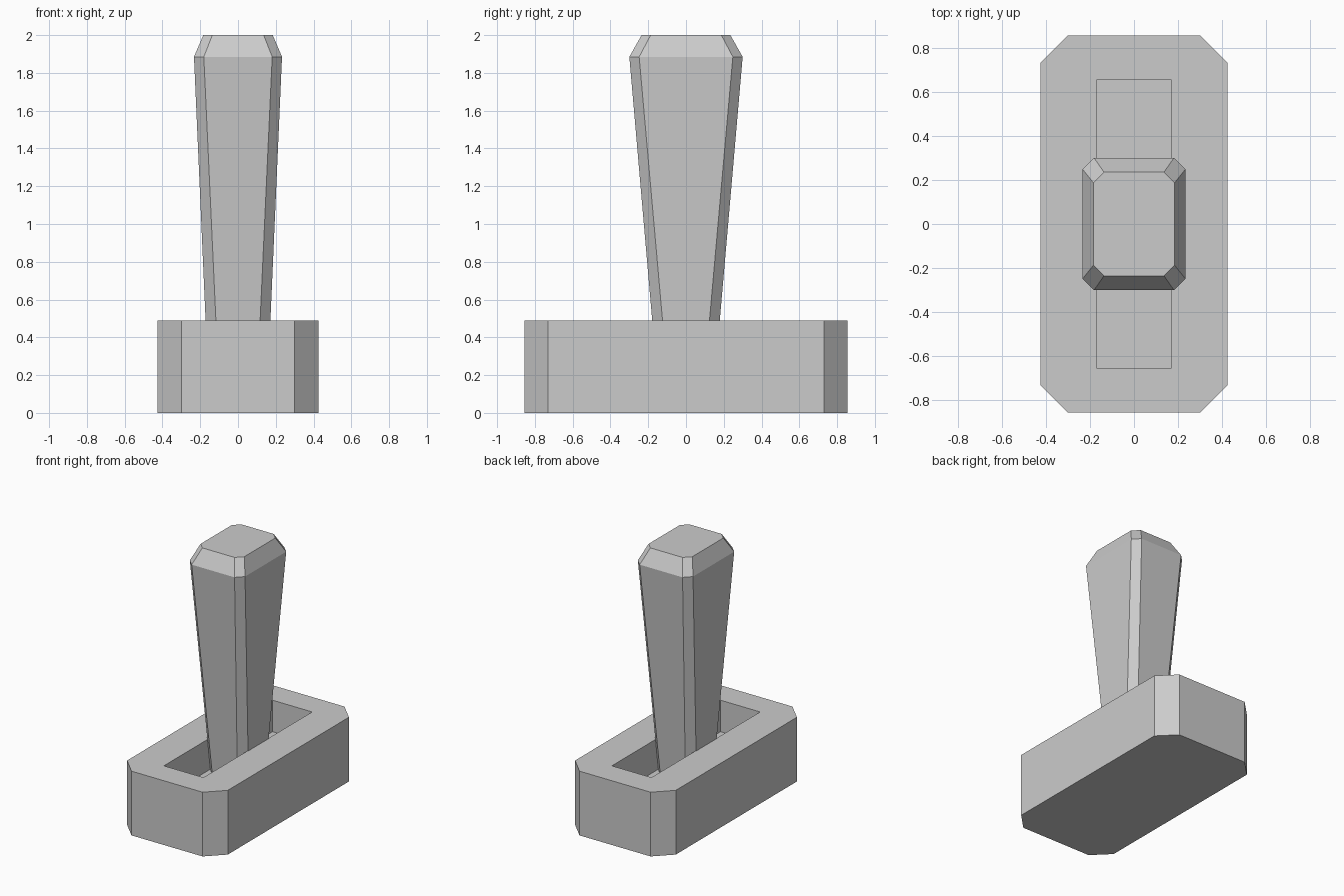
import bpy, bmesh

if "Cube" in bpy.data.objects:
    bpy.data.objects.remove(bpy.data.objects["Cube"])


def ring(bm, hx, hy, cut, z):
    """Rectangle with cut corners, as eight vertices."""
    a, b = hx - cut, hy - cut
    pts = [(a, -hy), (hx, -b), (hx, b), (a, hy),
           (-a, hy), (-hx, b), (-hx, -b), (-a, -hy)]
    return [bm.verts.new((x, y, z)) for x, y in pts]


def loft(name, sections):
    """Skin a stack of cut-corner sections and cap both ends."""
    bm = bmesh.new()
    rings = [ring(bm, *s) for s in sections]
    bm.faces.new(rings[0][::-1])
    bm.faces.new(rings[-1])
    for lo, hi in zip(rings, rings[1:]):
        for i in range(8):
            j = (i + 1) % 8
            bm.faces.new((lo[i], lo[j], hi[j], hi[i]))
    # sections without a corner cut collapse to clean rectangles
    bmesh.ops.remove_doubles(bm, verts=bm.verts, dist=1e-5)
    bmesh.ops.recalc_face_normals(bm, faces=bm.faces)
    mesh = bpy.data.meshes.new(name)
    bm.to_mesh(mesh)
    bm.free()
    obj = bpy.data.objects.new(name, mesh)
    bpy.context.collection.objects.link(obj)
    return obj


# base block: outer wall, top rim, then down into the slot
SLOT_FLOOR = 0.25
loft("base", [(0.425, 0.855, 0.125, 0.0),
              (0.425, 0.855, 0.125, 0.49),
              (0.167, 0.655, 0.0, 0.49),
              (0.167, 0.655, 0.0, SLOT_FLOOR)])

# lever: flared handle with a chamfered top, standing on the slot floor
loft("lever", [(0.161, 0.158, 0.055, SLOT_FLOOR),
               (0.233, 0.30, 0.052, 1.885),
               (0.184, 0.235, 0.048, 2.0)])
